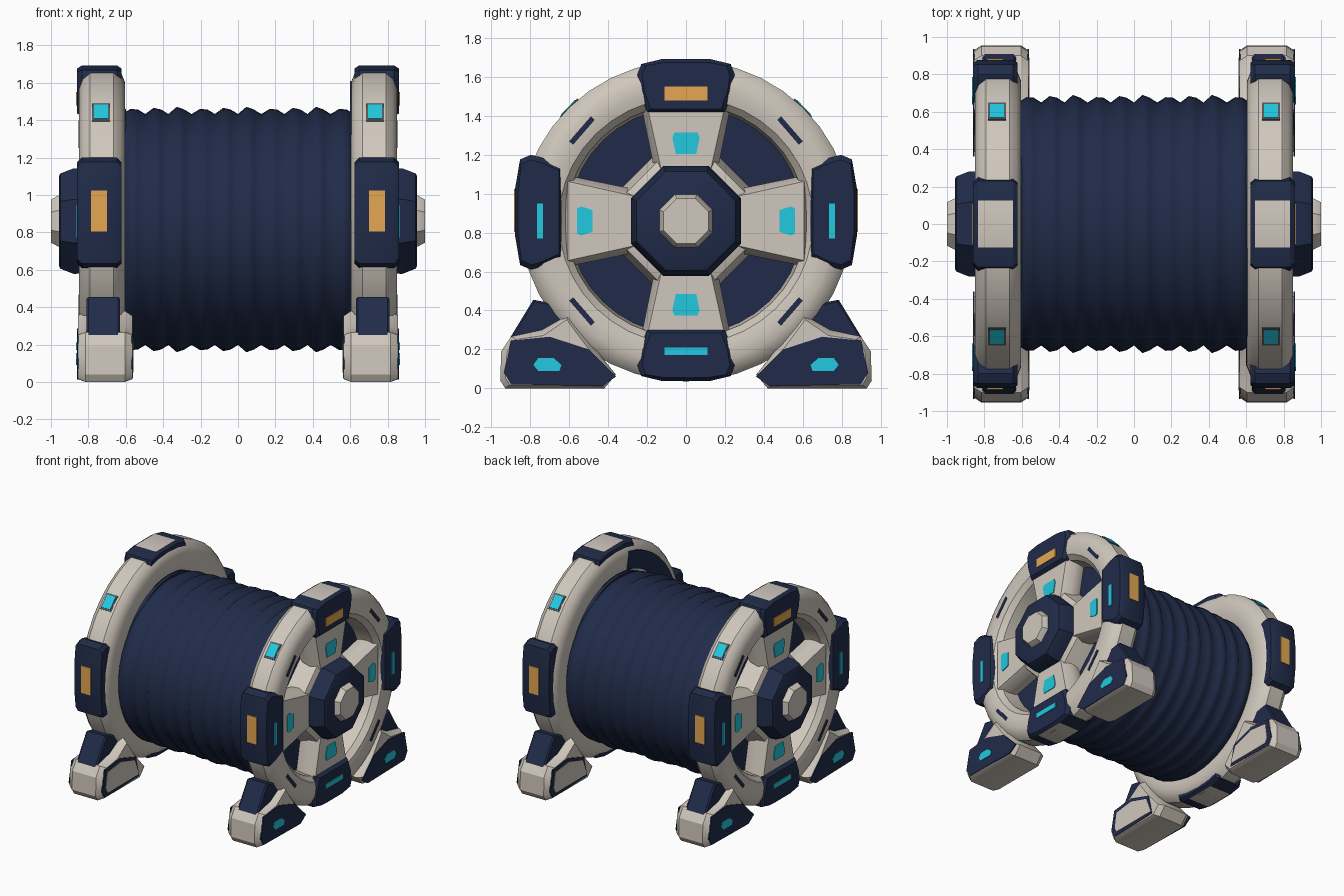
import bpy, bmesh, math
from math import cos, sin, pi, radians

if "Cube" in bpy.data.objects:
    bpy.data.objects.remove(bpy.data.objects["Cube"])

CZ = 0.86  # height of the wheel axis


def material(name, rgb):
    m = bpy.data.materials.new(name)
    m.diffuse_color = (*rgb, 1)
    m.use_nodes = True
    m.node_tree.nodes["Principled BSDF"].inputs["Base Color"].default_value = m.diffuse_color
    return m


WHITE = material("warm white", (0.63, 0.575, 0.51))
NAVY = material("navy", (0.0145, 0.0245, 0.066))
CYAN = material("cyan", (0.016, 0.58, 0.74))
ORANGE = material("orange", (0.78, 0.39, 0.085))
GREY = material("dark grey", (0.09, 0.10, 0.12))


def finish(name, bm, mats, angle=30):
    bmesh.ops.recalc_face_normals(bm, faces=bm.faces)
    me = bpy.data.meshes.new(name)
    bm.to_mesh(me)
    bm.free()
    for m in mats:
        me.materials.append(m)
    for p in me.polygons:
        p.use_smooth = True
    me.set_sharp_from_angle(angle=radians(angle))
    ob = bpy.data.objects.new(name, me)
    bpy.context.collection.objects.link(ob)
    return ob


def skin(bm, rings, close=False):
    """Bridge rings of vertices; cap the ends or close the loop."""
    n = len(rings[0])
    pairs = list(zip(rings, rings[1:])) + ([(rings[-1], rings[0])] if close else [])
    for a, b in pairs:
        for i in range(n):
            j = (i + 1) % n
            bm.faces.new((a[i], a[j], b[j], b[i]))
    if not close:
        bm.faces.new(rings[0])
        bm.faces.new(rings[-1])


def lathe(name, prof, mat, n=40, phase=0.0, s=1, cz=CZ, ys=1, zs=1, close=False, angle=30):
    """Revolve (x, radius) points about the x axis."""
    bm = bmesh.new()
    rings = [[bm.verts.new((s * x, ys * r * cos(phase + 2 * pi * i / n),
                            cz + zs * r * sin(phase + 2 * pi * i / n))) for i in range(n)]
             for x, r in prof]
    skin(bm, rings, close)
    return finish(name, bm, [mat], angle)


def prism(name, pts, x0, x1, mat, b=0.0, s=1, bx=None):
    """Extrude (y, z) outline along x with chamfered ends."""
    bm = bmesh.new()
    cy = sum(p[0] for p in pts) / len(pts)
    cz = sum(p[1] for p in pts) / len(pts)

    def ring(x, inset):
        out = []
        for y, z in pts:
            k = 1 - inset / math.hypot(y - cy, z - cz)
            out.append(bm.verts.new((s * x, cy + (y - cy) * k, cz + (z - cz) * k)))
        return out
    bx = b if bx is None else bx
    steps = [(x0, b), (x0 + bx, 0), (x1 - bx, 0), (x1, b)] if b else [(x0, 0), (x1, 0)]
    skin(bm, [ring(x, i) for x, i in steps])
    return finish(name, bm, [mat])


def polar(deg, pts):
    """Local (tangent, radial) points turned to an angle about the axis."""
    a = radians(deg)
    return [(r * cos(a) - t * sin(a), CZ + r * sin(a) + t * cos(a)) for t, r in pts]


def rect(w, r0, r1, o=0.0):
    return [(o - w, r0), (o + w, r0), (o + w, r1), (o - w, r1)]


# Ribbed drum between the wheels
ribs = 10
prof = []
for i in range(ribs):
    x = -0.62 + 1.24 * i / ribs
    prof += [(x, 0.64), (x + 0.045, 0.668 + 0.006 * (i % 3)), (x + 0.085, 0.665)]
prof.append((0.62, 0.64))
lathe("ribbed_drum", prof, NAVY, n=48, cz=0.815, ys=1.015, zs=0.965, angle=85)

RIM = [(0.63, 0.585), (0.605, 0.66), (0.603, 0.74), (0.625, 0.795), (0.665, 0.825), (0.79, 0.825),
       (0.83, 0.795), (0.85, 0.74), (0.85, 0.68), (0.84, 0.635), (0.80, 0.60), (0.66, 0.585)]

for s, side in ((-1, "left"), (1, "right")):
    # Wheel rim, back disc, collar and hub
    lathe(side + "_wheel_rim", RIM, WHITE, n=40, s=s, ys=1.03, close=True, angle=35)
    lathe(side + "_wheel_disc", [(0.60, 0.60), (0.67, 0.60)], NAVY, s=s)
    lathe(side + "_collar", [(0.62, 0.39), (0.68, 0.38), (0.81, 0.345), (0.83, 0.30)],
          WHITE, 8, pi / 8, s)
    lathe(side + "_hub", [(0.62, 0.30), (0.88, 0.305), (0.95, 0.275), (0.957, 0.26)],
          NAVY, 8, pi / 8, s)
    lathe(side + "_hub_cap", [(0.9, 0.15), (0.96, 0.148), (1.0, 0.125)], WHITE, 8, pi / 8, s)

    # Four spokes, rim blocks and their lights (o shifts the side blocks up)
    for deg, w, rin, rout, lr, lw, lh, o in ((90, 0.25, 0.56, 0.832, 0.40, 0.07, 0.055, 0),
                                             (0, 0.295, 0.64, 0.878, 0.52, 0.075, 0.04, 0.045),
                                             (180, 0.295, 0.64, 0.878, 0.52, 0.075, 0.04, -0.045),
                                             (270, 0.25, 0.56, 0.822, 0.43, 0.07, 0.055, 0)):
        prism(f"{side}_spoke", polar(deg, [(-0.15, 0.2), (0.15, 0.2), (0.24, 0.64), (-0.24, 0.64)]),
              0.63, 0.83, WHITE, 0.05, s, 0.07)
        prism(f"{side}_spoke_light", polar(deg, [(-lw * 0.75, lr - lh), (lw * 0.75, lr - lh),
              (lw, lr + lh * 0.5), (lw * 0.85, lr + lh), (-lw * 0.85, lr + lh), (-lw, lr + lh * 0.5)]),
              0.828, 0.836, CYAN, 0, s)
        block = [(-w * 0.8, rin), (w * 0.8, rin), (w * 0.95, rin + 0.10), (w, rout - 0.08),
                 (w * 0.92, rout - 0.025), (0.125, rout), (-0.125, rout),
                 (-w * 0.92, rout - 0.025), (-w, rout - 0.08), (-w * 0.95, rin + 0.10)]
        block = [(t + o, r) for t, r in block]
        ob = prism(f"{side}_rim_block", polar(deg, block), 0.622, 0.860, NAVY, 0.025, s)
        vertical = deg in (90, 270)
        if vertical:  # white outer face in the middle of top and bottom blocks
            ob.data.materials.append(WHITE)
            for p in ob.data.polygons:
                if abs(p.normal.z) > 0.995 and abs(p.center.z - CZ) > 0.8:
                    p.material_index = 1
        mid = {90: 0.655, 270: 0.67}.get(deg, 0.75)
        half = {90: (0.11, 0.036), 270: (0.11, 0.02)}.get(deg, (0.09, 0.016))
        prism(f"{side}_block_light", polar(deg, rect(half[0], mid - half[1], mid + half[1])),
              0.858, 0.866, ORANGE if deg == 90 else CYAN, 0, s)
        if not vertical:
            prism(f"{side}_edge_light", polar(deg, rect(0.11, rout - 0.002, rout + 0.006, o * 1.2)),
                  0.70, 0.785, ORANGE, 0, s)

    # Diagonal slits on the rim face, small lights on the rim edge
    for deg in (41, 139, 221, 319):
        prism(f"{side}_rim_slit", polar(deg, rect(0.085, 0.695, 0.722)), 0.845, 0.854, NAVY, 0, s)
    for deg in (44, 136):
        prism(f"{side}_rim_light_frame", polar(deg, rect(0.065, 0.831, 0.839)), 0.685, 0.78, GREY, 0, s)
        prism(f"{side}_rim_light", polar(deg, rect(0.052, 0.835, 0.843)), 0.695, 0.77, CYAN, 0, s)

    # Feet with navy braces, side panels and lights
    for f, end in ((-1, "front"), (1, "back")):
        def flip(pts):
            return [(f * y, z) for y, z in pts]
        nm = f"{side}_{end}"
        panel = [(0.36, 0.06), (0.43, 0.012), (0.90, 0.02), (0.935, 0.08),
                 (0.90, 0.245), (0.70, 0.265), (0.50, 0.20)]
        prism(nm + "_foot", flip([(0.36, 0.07), (0.42, 0.0), (0.93, 0.0), (0.955, 0.04),
              (0.95, 0.19), (0.90, 0.265), (0.74, 0.30), (0.60, 0.38), (0.48, 0.22)]),
              0.565, 0.856, WHITE, 0.03, s, 0.04)
        prism(nm + "_brace", flip([(0.91, 0.25), (0.785, 0.455), (0.60, 0.42), (0.60, 0.2)]),
              0.63, 0.81, NAVY, 0.012, s)
        prism(nm + "_foot_panel", flip(panel), 0.852, 0.861, NAVY, 0, s)
        prism(nm + "_foot_light", flip([(0.65, 0.09), (0.76, 0.09), (0.785, 0.12), (0.76, 0.155),
              (0.68, 0.155), (0.64, 0.12)]), 0.859, 0.866, CYAN, 0, s)
        # inner side: navy border round a white panel
        prism(nm + "_inner_border", flip([(0.46, 0.03)] + panel[2:]), 0.561, 0.569, NAVY, 0, s)
        prism(nm + "_inner_panel", flip([(0.47, 0.05), (0.87, 0.05), (0.89, 0.09), (0.87, 0.215),
              (0.70, 0.235), (0.52, 0.18)]), 0.558, 0.565, WHITE, 0, s)

# Navy inset on the inner face of the right wheel
arc = [radians(100 + 8 * i) for i in range(11)]
prism("right_inner_panel", [(r * cos(a), CZ + r * sin(a)) for r, seq in ((0.76, arc), (0.62, arc[::-1]))
      for a in seq], 0.598, 0.606, NAVY)
